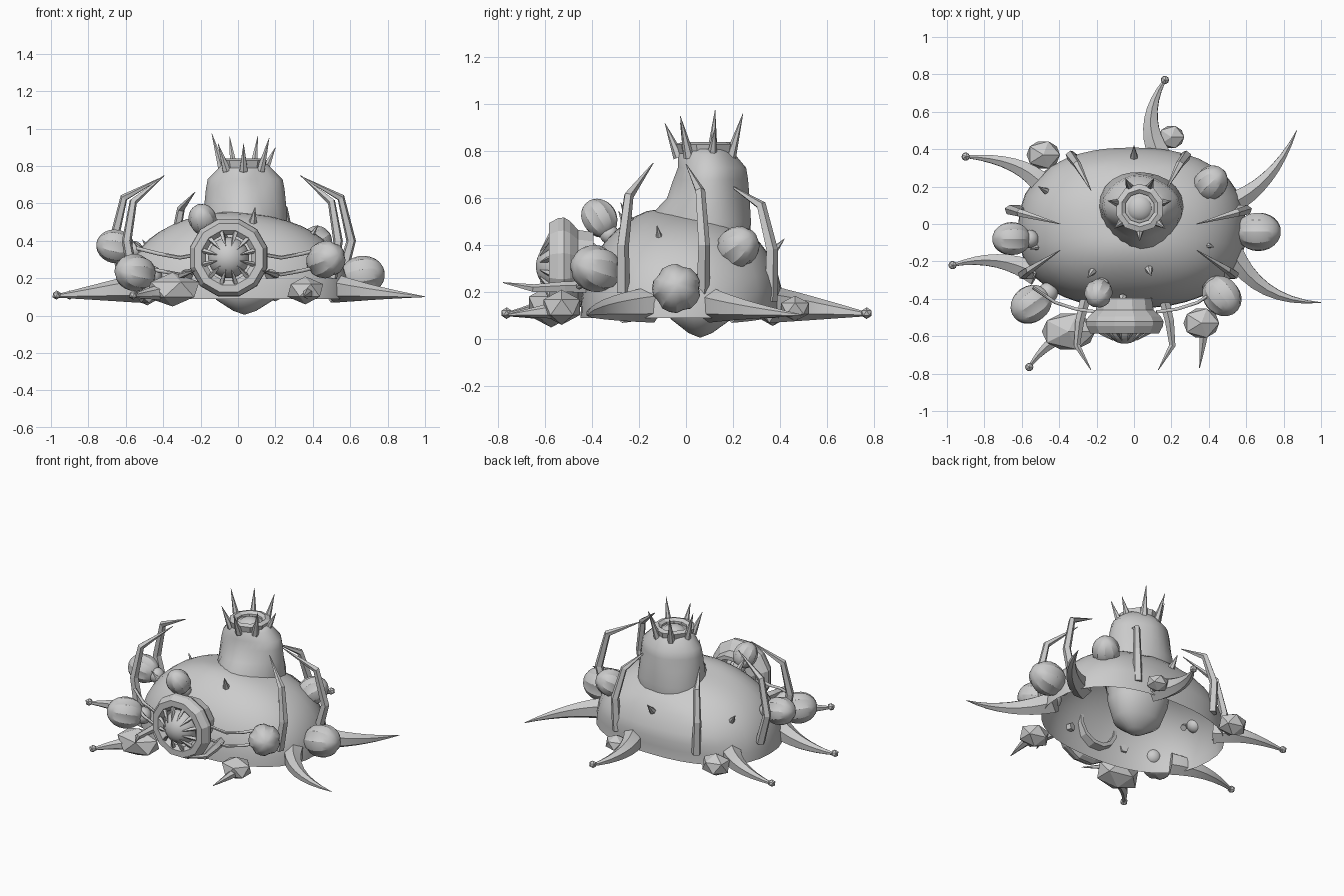
import bpy, bmesh, math
from mathutils import Vector

if "Cube" in bpy.data.objects:
    bpy.data.objects.remove(bpy.data.objects["Cube"])

GREY = bpy.data.materials.new("plain_grey")
GREY.diffuse_color = (0.6, 0.6, 0.6, 1)
GREY.use_nodes = True
GREY.node_tree.nodes["Principled BSDF"].inputs["Base Color"].default_value = GREY.diffuse_color


def finish(name, bm, smooth=None, loc=(0, 0, 0), axis=None):
    bmesh.ops.recalc_face_normals(bm, faces=bm.faces)
    me = bpy.data.meshes.new(name)
    bm.to_mesh(me)
    bm.free()
    me.materials.append(GREY)
    ob = bpy.data.objects.new(name, me)
    bpy.context.collection.objects.link(ob)
    ob.location = loc
    if axis:
        ob.rotation_euler = Vector(axis).to_track_quat('Z', 'Y').to_euler()
    if smooth:
        bpy.ops.object.select_all(action='DESELECT')
        ob.select_set(True)
        bpy.context.view_layer.objects.active = ob
        bpy.ops.object.shade_smooth_by_angle(angle=math.radians(smooth))
    return ob


def skin(bm, rings, closed=False):
    loops = [[bm.verts.new(p) for p in r] for r in rings]
    n = len(loops[0])
    if closed:
        loops.append(loops[0])
    for a, b in zip(loops, loops[1:]):
        for i in range(n):
            j = (i + 1) % n
            bm.faces.new((a[i], a[j], b[j], b[i]))
    return loops


def lathe(name, prof, segs, smooth=None, loc=(0, 0, 0), axis=None, shape=None, closed=False, phase=0):
    """Spin (radius, height) points round z; shape(angle, z) scales the radius."""
    bm = bmesh.new()
    rings = []
    for r, z in prof:
        ring = []
        for i in range(segs):
            a = 2 * math.pi * (i + phase) / segs
            k = r * (shape(a, z) if shape else 1)
            ring.append((k * math.cos(a), k * math.sin(a), z))
        rings.append(ring)
    skin(bm, rings, closed)
    bmesh.ops.remove_doubles(bm, verts=bm.verts, dist=1e-5)
    return finish(name, bm, smooth, loc, axis)


def tube(name, pts, radii, sides=5, smooth=None, squash=1.0):
    """Tapered tube along points; squash scales the horizontal width."""
    bm = bmesh.new()
    pts = [Vector(p) for p in pts]
    rings = []
    side = None
    for i, p in enumerate(pts):
        t = (pts[min(i + 1, len(pts) - 1)] - pts[max(i - 1, 0)]).normalized()
        if side is None:
            side = t.cross(Vector((0, 0, 1)) if abs(t.z) < 0.9 else Vector((0, 1, 0)))
        side = (side - t * side.dot(t)).normalized()
        up = side.cross(t)
        rings.append([p + radii[i] * (side * math.cos(a) * squash + up * math.sin(a))
                      for a in (2 * math.pi * (k + 0.25 * sides) / sides for k in range(sides))])
    loops = skin(bm, rings)
    bm.faces.new(loops[0])
    bm.faces.new(loops[-1])
    return finish(name, bm, smooth)


def spike(name, base, direction, r, h, sides=6):
    base, d = Vector(base), Vector(direction).normalized()
    return tube(name, [base, base + d * h], [r, 0.001], sides)


def ball(name, c, r, sub=1, scale=(1, 1, 1), smooth=None):
    bm = bmesh.new()
    bmesh.ops.create_icosphere(bm, subdivisions=sub, radius=r)
    bmesh.ops.scale(bm, vec=scale, verts=bm.verts)
    return finish(name, bm, smooth, c)


# Open dome shell
def plan(a, z):
    n = 2.35
    ry = 0.43 if math.sin(a) > 0 else 0.425
    return (abs(math.cos(a) / 0.61) ** n + abs(math.sin(a) / ry) ** n) ** (-1 / n)


dome = []
for i in range(13):
    t = math.pi / 2 * i / 12
    dome.append((math.cos(t) ** 0.8, 0.09 + 0.445 * math.sin(t) ** 0.95))
shell = lathe("dome_shell", dome, 40, 50, (-0.01, -0.025, 0), shape=plan)
for v in shell.data.vertices:
    # Gentle hump in front of the tower and a steeper back wall
    hump = math.exp(-((v.co.x + .06) / .25) ** 2 - ((v.co.y + .12) / .13) ** 2)
    v.co.z += .025 * hump
    if v.co.y > .28 and v.co.z > .2:
        v.co.y += .015


# Tower running through the dome, sloping at the front, with a pointed collar
def lump(a, z):
    k = 1 + 0.02 * math.sin(3 * a + 1)
    front = max(0, -math.sin(a))
    if 0.4 < z < 0.57:
        k += 0.4 * front ** 4
    if z > 0.57:
        k -= 1.5 * (z - 0.55) * front ** 1.5 * (z < 0.77) + 0.07 * math.sin(2 * a) ** 2
    return k * (1 - 0.16 * math.sin(a) ** 2)


tower = [(0, .005), (.06, .025), (.155, .085), (.195, .2), (.22, .42), (.225, .5), (.218, .6),
         (.21, .68), (.2, .73), (.145, .785), (.12, .81), (0, .815)]
body = lathe("tower", tower, 24, 50, (0.035, 0.09, 0), shape=lump)
for v in body.data.vertices:
    v.co.y -= .03 * max(0, 1 - v.co.z / .42)

# Crown: ring, inner dome and seven spikes
CX, CY = 0.03, 0.085
lathe("crown_ring", [(.12, .79), (.13, .83), (.1, .84), (.08, .825), (.08, .79)], 10, None,
      (CX, CY, 0), closed=True, phase=0.5)
ball("crown_dome", (CX, CY, 0.785), 0.075, 3, (1, 1, 0.7), 60)
for i, top in enumerate((.92, .95, .9, .96, .96, .975, .92)):
    a = 2 * math.pi * i / 7 - math.pi / 2
    c, s = math.cos(a), math.sin(a)
    tube("crown_spike", [(CX + .115 * c, CY + .115 * s, .775), (CX + .175 * c, CY + .175 * s, top)],
         [.025, .001], 6)

# Front eye: faceted ring, ball and short inward teeth
EYE = Vector((-0.05, -0.46, 0.31))
lathe("eye_ring", [(.15, -.065), (.16, 0), (.2, .035), (.215, .06), (.212, .085), (.19, .125), (.15, .125),
                   (.125, .1), (.125, -.065)], 12, None, EYE, (0, -1, 0), closed=True, phase=0.5)
ball("eye_ball", EYE + Vector((0, -.07, 0)), 0.11, 4, smooth=60)
for i in range(12):
    a = 2 * math.pi * (i + 0.5) / 12
    d = Vector((math.cos(a), 0, math.sin(a)))
    tube("eye_tooth", [EYE + d * .145 + Vector((0, -.11, 0)), EYE + d * .11 + Vector((0, -.13, 0)),
                       EYE + d * .065 + Vector((0, -.162, 0))], [.014, .012, .002], 4)

# Ridged pods: centre, radius, axis
PODS = [((-.55, -.43, .23), .1, (-1, -.7, .2)), ((-.655, -.08, .37), .09, (-1, 0, .2)),
        ((.665, -.04, .215), .105, (1, 0, .15)), ((.47, -.385, .3), .1, (.8, -1, .3)),
        ((.41, .22, .39), .088, (.8, .8, .6)), ((-.19, -.37, .515), .075, (-.2, -.5, .8))]
for c, r, ax in PODS:
    prof = [(r * math.sin(math.pi * i / 12), -1.15 * r * math.cos(math.pi * i / 12)) for i in range(13)]
    lathe("pod", prof, 20, 28, c, ax, shape=lambda a, z: 1 if round(a * 20 / 2 / math.pi) % 4 else 0.91)
    # Round root reaching into the shell
    ball("pod_root", Vector(c) - Vector(ax).normalized() * r * 1.1, r * 0.55, 3, smooth=60)

# Faceted rocks round the rim
for c, r, sc in [((-.485, .37, .13), .1, (1, .85, .75)), ((.2, .465, .13), .077, (1, .9, .7)),
                 ((-.35, -.575, .14), .16, (1, .7, .57)), ((.36, -.53, .135), .107, (1, .85, .7))]:
    ball("rock", c, r, 1, sc)

# Curved tentacles at the rim: base, bend, tip, base radius, ball end
TENTACLES = [((.5, .1), (.74, .2), (.87, .5), .075, 0), ((.52, -.14), (.66, -.42), (1, -.42), .075, 0),
             ((-.52, -.27), (-.72, -.15), (-.97, -.22), .07, 1), ((-.48, .2), (-.6, .35), (-.9, .36), .07, 1),
             ((.14, .36), (.03, .56), (.165, .77), .07, 1), ((-.34, -.58), (-.47, -.63), (-.56, -.765), .045, 1),
             ((.38, -.5), (.37, -.64), (.35, -.77), .04, 0)]
for b, m, e, r, end in TENTACLES:
    pts, rad = [], []
    for i in range(9):
        t = i / 8
        x, y = ((1 - t) ** 2 * b[k] + 2 * t * (1 - t) * m[k] + t * t * e[k] for k in (0, 1))
        rr = r * (1 - t ** 1.1) + (.009 if end else .002)
        pts.append((x, y, .1 + .6 * rr))
        rad.append(rr)
    tube("tentacle", pts, rad, 6, 35, 0.88)
    if end:
        ball("tentacle_tip", (e[0], e[1], .11), .025)

# Arched claws, mirrored: base, lower joint, elbow, tip
CLAWS = [[(.53, -.27, .2), (.565, -.27, .4), (.53, -.245, .61), (.365, -.14, .75)],
         [(.58, .07, .2), (.635, .075, .4), (.58, .06, .63), (.365, .0, .745)],
         [(.3, .36, .16), (.31, .365, .38), (.275, .32, .57), (.2, .18, .66)]]
for sx in (-1, 1):
    for pts in CLAWS:
        tube("claw", [(sx * x - .03, y, z) for x, y, z in pts], [.031, .027, .022, .002], 5)
    # Front mandibles and hoses to the eye
    tube("mandible", [(sx * x - .05, y, z) for x, y, z in
                      [(.21, -.4, .22), (.24, -.52, .22), (.255, -.65, .215), (.18, -.78, .24)]],
         [.028, .025, .018, .002], 5)
    for z in (.24, .33):
        tube("hose", [(sx * x - .04, y, z + dz) for x, y, dz in
                      [(.16, -.47, 0), (.27, -.455, -.02), (.38, -.42, .0), (.5, -.34, .03)]], [.01] * 4, 6, 60)

# Small thorns on the dome
for x, y, z in [(0, .36, .36), (-.46, .17, .34), (-.5, -.12, .33), (-.22, -.25, .47),
                (.08, -.24, .5), (.38, -.11, .41), (-.06, -.39, .38)]:
    spike("thorn", (x, y, z), (x * .6, (y + .03) * .8, .35), .022, .09)
